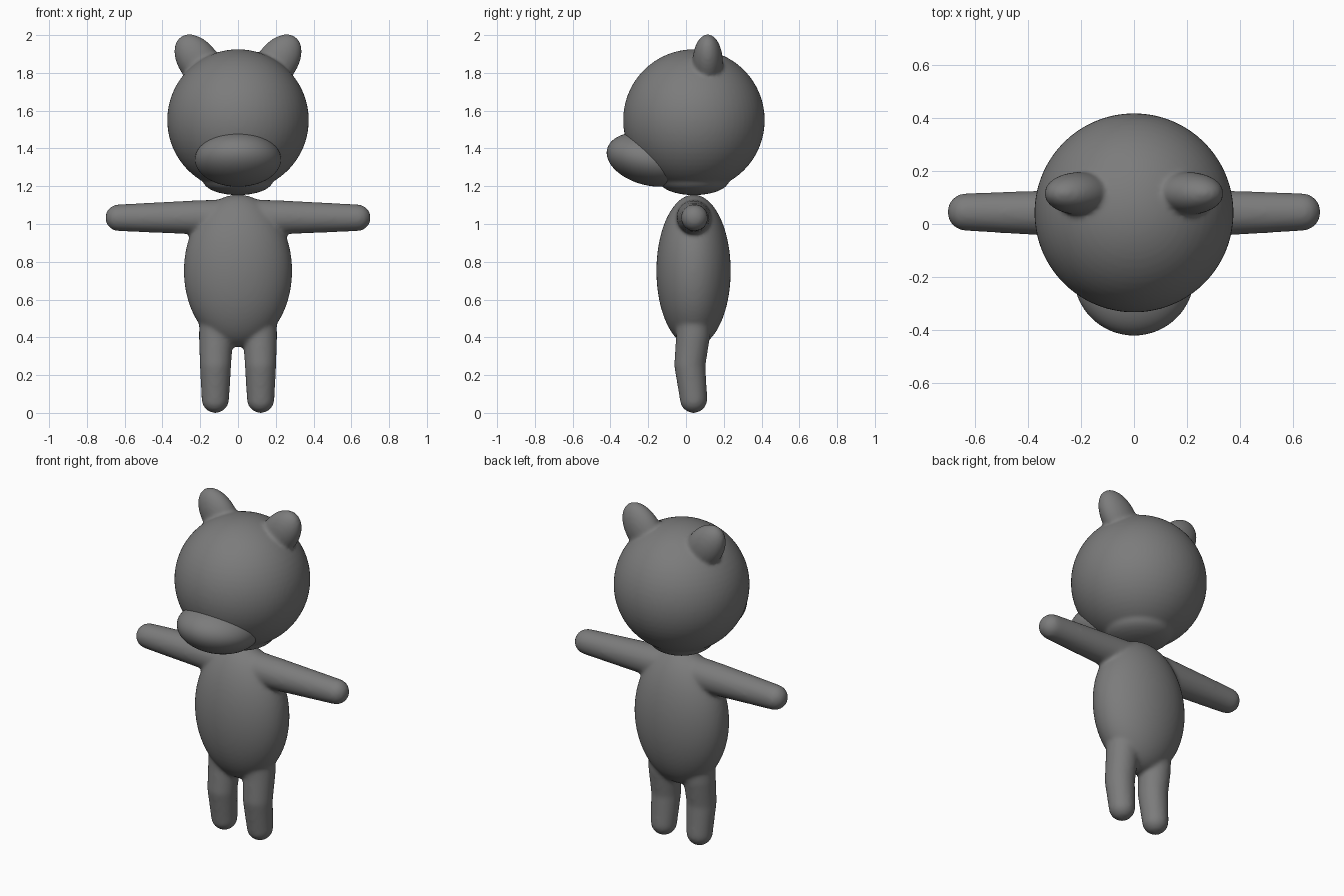
import bpy, bmesh, math
from mathutils import Matrix, Vector

if "Cube" in bpy.data.objects:
    bpy.data.objects.remove(bpy.data.objects["Cube"])

fur = bpy.data.materials.new("grey_fur")
fur.diffuse_color = (0.2, 0.2, 0.2, 1)
fur.use_nodes = True
fur.node_tree.nodes["Principled BSDF"].inputs["Base Color"].default_value = fur.diffuse_color


def ellipsoid(bm, centre, radii, axis="X", angle=0.0):
    m = (Matrix.Translation(centre) @ Matrix.Rotation(math.radians(angle), 4, axis)
         @ Matrix.Diagonal((*radii, 1)))
    bmesh.ops.create_uvsphere(bm, u_segments=64, v_segments=32, radius=1, matrix=m)


def limb(bm, stations, side_a, side_b, along):
    """Tapered tube through (point, radius) stations, rounded at the far end."""
    a, b, d = Vector(side_a), Vector(side_b), Vector(along)
    rings = [(Vector(p), r) for p, r in stations]
    tip, rad = rings[-1]
    for i in range(1, 9):
        t = math.radians(i * 11)
        rings.append((tip + d * rad * math.sin(t), rad * math.cos(t)))
    n, loops = 32, []
    for c, r in rings:
        loops.append([bm.verts.new(c + r * (a * math.cos(k * math.tau / n)
                                            + b * math.sin(k * math.tau / n)))
                      for k in range(n)])
    faces = [bm.faces.new(loops[0]), bm.faces.new(loops[-1])]
    for lo, hi in zip(loops, loops[1:]):
        for k in range(n):
            j = (k + 1) % n
            faces.append(bm.faces.new((lo[k], lo[j], hi[j], hi[k])))
    bmesh.ops.recalc_face_normals(bm, faces=faces)


def finish(bm, name, blend=0):
    mesh = bpy.data.meshes.new(name)
    for f in bm.faces:
        f.smooth = True
    bm.to_mesh(mesh)
    bm.free()
    mesh.materials.append(fur)
    ob = bpy.data.objects.new(name, mesh)
    bpy.context.collection.objects.link(ob)
    if blend:  # fuse the overlapping forms and soften their joins
        rm = ob.modifiers.new("fuse", "REMESH")
        rm.mode, rm.voxel_size, rm.use_smooth_shade = "VOXEL", 0.011, True
        sm = ob.modifiers.new("soften", "SMOOTH")
        sm.factor, sm.iterations = 0.5, blend
    return ob


# body with arms and legs
bm = bmesh.new()
ellipsoid(bm, (0, 0.04, 0.752), (0.287, 0.197, 0.404))
for s in (-1, 1):
    limb(bm, [((0.06 * s, 0.04, 1.035), 0.096), ((0.25 * s, 0.04, 1.035), 0.089),
              ((0.632 * s, 0.045, 1.033), 0.071)],
         (0, 1, 0), (0, 0, 1), (s, 0, 0))
    limb(bm, [((0.115 * s, 0.04, 0.52), 0.09), ((0.117 * s, 0.037, 0.40), 0.09),
              ((0.119 * s, 0.02, 0.25), 0.083), ((0.12 * s, 0.04, 0.072), 0.073)],
         (1, 0, 0), (0, 1, 0), (0, 0, -1))
finish(bm, "body", 10)

# head with ears and chin
bm = bmesh.new()
ellipsoid(bm, (0, 0.042, 1.55), (0.375, 0.375, 0.375))
ellipsoid(bm, (0, 0.042, 1.23), (0.185, 0.185, 0.077))
for s in (-1, 1):
    ellipsoid(bm, (0.206 * s, 0.115, 1.855), (0.107, 0.08, 0.167), "Y", 36 * s)
finish(bm, "head", 6)

# muzzle, tipped up at the front
bm = bmesh.new()
ellipsoid(bm, (0, -0.19, 1.342), (0.228, 0.234, 0.138), "X", -13.3)
finish(bm, "muzzle")
